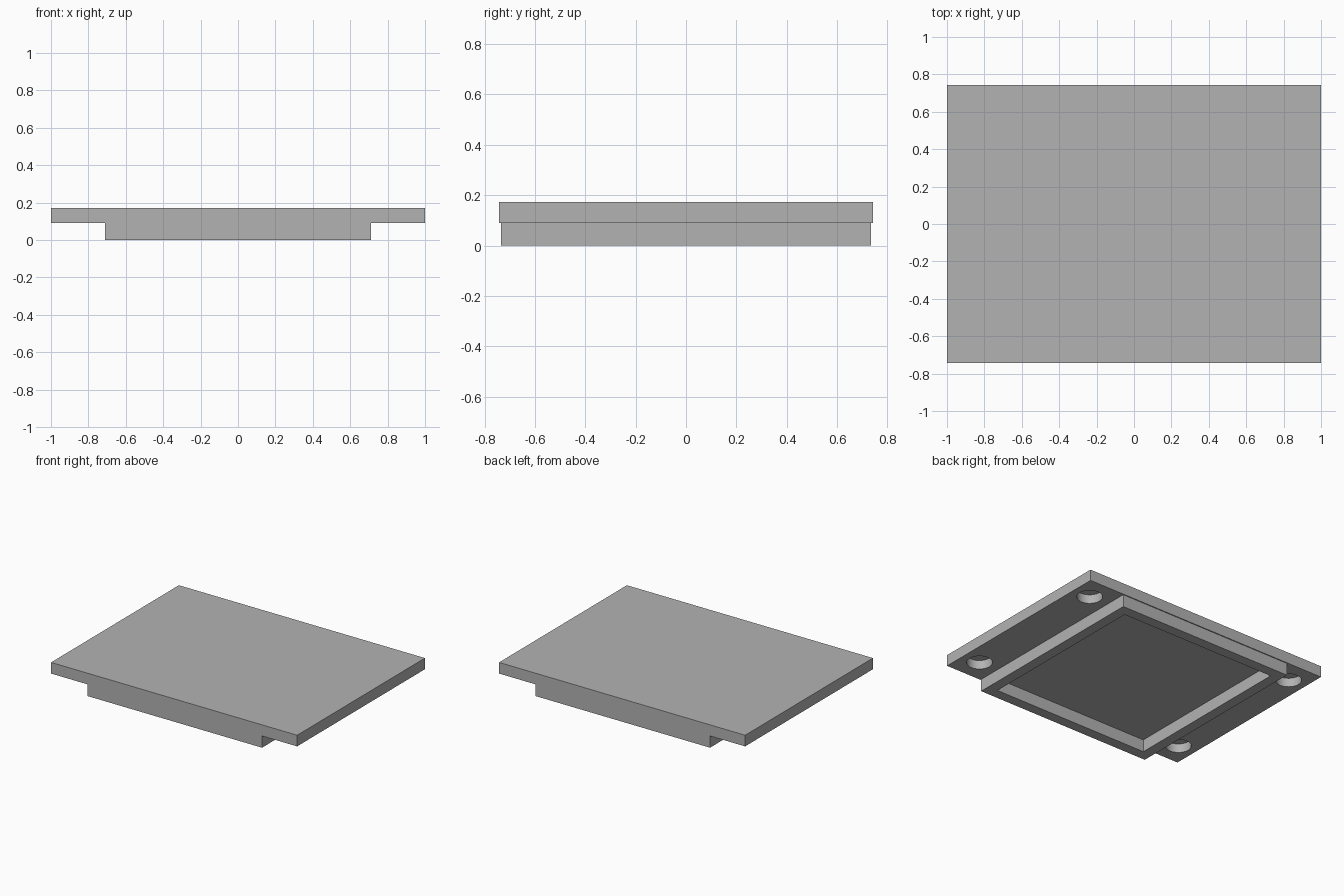
import bpy, bmesh, math
from mathutils import Matrix

if "Cube" in bpy.data.objects:
    bpy.data.objects.remove(bpy.data.objects["Cube"], do_unlink=True)

# Sizes
STEP_Z, TOP_Z = 0.09, 0.172
PLATE = (1.0, 0.742)
FRAME = (0.71, 0.735)
WALL = 0.077
HOLE_X, HOLE_Y, HOLE_R, HOLE_DEPTH = 0.863, 0.57, 0.086, 0.065

# Single flat colour
grey = bpy.data.materials.new("plain_grey")
grey.use_nodes = True
colour = (0.45, 0.45, 0.45, 1)
grey.diffuse_color = colour
grey.node_tree.nodes["Principled BSDF"].inputs["Base Color"].default_value = colour


def block(bm, half, z0, z1):
    size = Matrix.Diagonal((2 * half[0], 2 * half[1], z1 - z0, 1))
    bmesh.ops.create_cube(bm, size=1, matrix=Matrix.Translation((0, 0, (z0 + z1) / 2)) @ size)


def finish(bm, name):
    mesh = bpy.data.meshes.new(name)
    bm.to_mesh(mesh)
    bm.free()
    mesh.materials.append(grey)
    obj = bpy.data.objects.new(name, mesh)
    bpy.context.collection.objects.link(obj)
    return obj


# Corner hole cutters, one per corner
bm = bmesh.new()
for sx in (-1, 1):
    for sy in (-1, 1):
        place = Matrix.Translation((sx * HOLE_X, sy * HOLE_Y, STEP_Z))
        bmesh.ops.create_cone(bm, cap_ends=True, segments=48, radius1=HOLE_R,
                              radius2=HOLE_R, depth=2 * HOLE_DEPTH, matrix=place)
cutter = finish(bm, "hole_cutter")
cutter.hide_render = True
cutter.hide_set(True)

# Top plate with blind holes in its underside
bm = bmesh.new()
block(bm, PLATE, STEP_Z, TOP_Z)
plate = finish(bm, "top_plate")
cut = plate.modifiers.new("corner_holes", "BOOLEAN")
cut.operation = "DIFFERENCE"
cut.solver = "EXACT"
cut.object = cutter
bpy.context.view_layer.objects.active = plate
plate.select_set(True)
bpy.ops.object.modifier_apply(modifier=cut.name)
bpy.ops.object.shade_smooth_by_angle(angle=math.radians(30))
bpy.data.objects.remove(cutter, do_unlink=True)

# Rim below the plate: inset the underside, push it up, leave it open against the plate
bm = bmesh.new()
block(bm, FRAME, 0, STEP_Z)
bm.normal_update()
under = min(bm.faces, key=lambda f: f.normal.z)
upper = max(bm.faces, key=lambda f: f.normal.z)
bmesh.ops.delete(bm, geom=[upper], context="FACES_ONLY")
bmesh.ops.inset_region(bm, faces=[under], thickness=WALL, use_even_offset=True)
floor = bmesh.ops.extrude_discrete_faces(bm, faces=[under])["faces"][0]
bmesh.ops.translate(bm, verts=floor.verts, vec=(0, 0, STEP_Z))
bmesh.ops.delete(bm, geom=[floor], context="FACES_ONLY")
finish(bm, "lower_rim")
